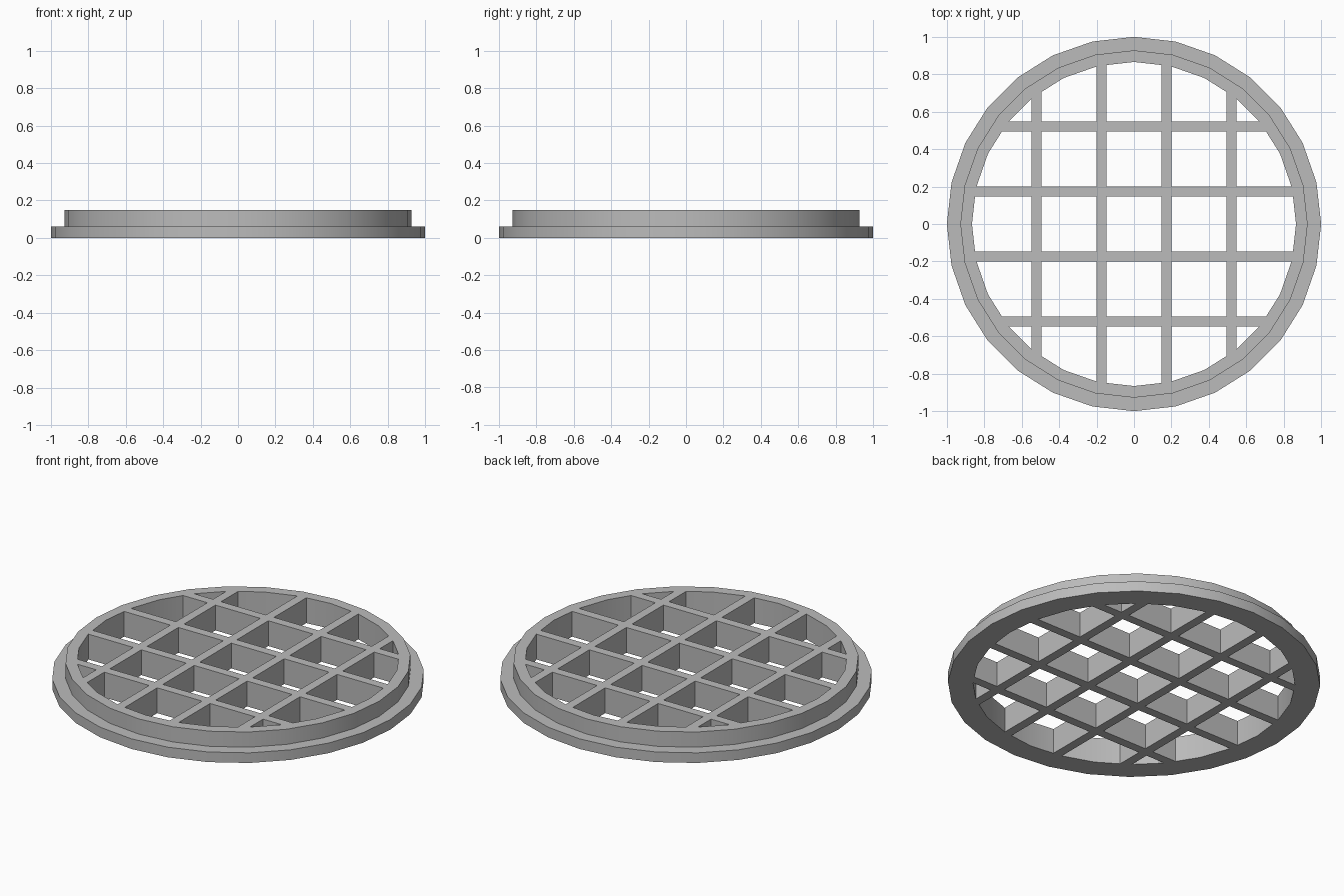
import bpy, bmesh
from math import cos, sin, tau
from mathutils import Matrix

if "Cube" in bpy.data.objects:
    bpy.data.objects.remove(bpy.data.objects["Cube"], do_unlink=True)

SIDES = 28
HEIGHT, STEP = 0.15, 0.06
FLANGE_R, COLLAR_R, OPENING_R = 1.0, 0.928, 0.866
PITCH, BAR = 0.347, 0.053

grey = bpy.data.materials.new("light grey")
grey.use_nodes = True
COLOUR = (0.5, 0.5, 0.5, 1)
grey.diffuse_color = COLOUR
grey.node_tree.nodes["Principled BSDF"].inputs["Base Color"].default_value = COLOUR


def make(name, bm):
    bmesh.ops.recalc_face_normals(bm, faces=bm.faces)
    mesh = bpy.data.meshes.new(name)
    bm.to_mesh(mesh)
    bm.free()
    mesh.materials.append(grey)
    obj = bpy.data.objects.new(name, mesh)
    bpy.context.collection.objects.link(obj)
    return obj


def turned(name, profile):
    """Solid of revolution from (radius, z) points, with flat end caps."""
    bm = bmesh.new()
    rings = [[bm.verts.new((r * cos(tau * i / SIDES), r * sin(tau * i / SIDES), z))
              for i in range(SIDES)] for r, z in profile]
    for low, high in zip(rings, rings[1:]):
        for i in range(SIDES):
            j = (i + 1) % SIDES
            bm.faces.new((low[i], low[j], high[j], high[i]))
    bm.faces.new(rings[0])
    bm.faces.new(rings[-1])
    return make(name, bm)


def combine(obj, tool, operation):
    """Apply a boolean and remove the tool."""
    mod = obj.modifiers.new("cut", 'BOOLEAN')
    mod.operation, mod.solver, mod.object = operation, 'EXACT', tool
    bpy.context.view_layer.objects.active = obj
    bpy.ops.object.modifier_apply(modifier=mod.name)
    bpy.data.objects.remove(tool, do_unlink=True)


# Stepped disc: wide flange below, narrower collar above
grate = turned("round_grate", [(FLANGE_R, 0), (FLANGE_R, STEP),
                               (COLLAR_R, STEP), (COLLAR_R, HEIGHT)])

# Square openings between the bars, trimmed to the round inner wall
bm = bmesh.new()
cell = PITCH - BAR
for col in range(-2, 3):
    for row in range(-2, 3):
        bmesh.ops.create_cube(bm, size=1, matrix=Matrix.Translation(
            (col * PITCH, row * PITCH, HEIGHT / 2)) @ Matrix.Diagonal((cell, cell, 1, 1)))
# Stretch the outermost openings past the inner wall
for v in bm.verts:
    for axis in (0, 1):
        if abs(v.co[axis]) > 2 * PITCH:
            v.co[axis] *= 1.3
openings = make("openings", bm)
openings.hide_render = True
core = turned("inner_wall_cutter", [(OPENING_R, -0.1), (OPENING_R, HEIGHT + 0.1)])
core.hide_render = True
combine(openings, core, 'INTERSECT')
combine(grate, openings, 'DIFFERENCE')

# Smooth round walls with crisp rims and bars
bpy.ops.object.select_all(action='DESELECT')
grate.select_set(True)
bpy.context.view_layer.objects.active = grate
bpy.ops.object.shade_smooth_by_angle(angle=tau / 12)
